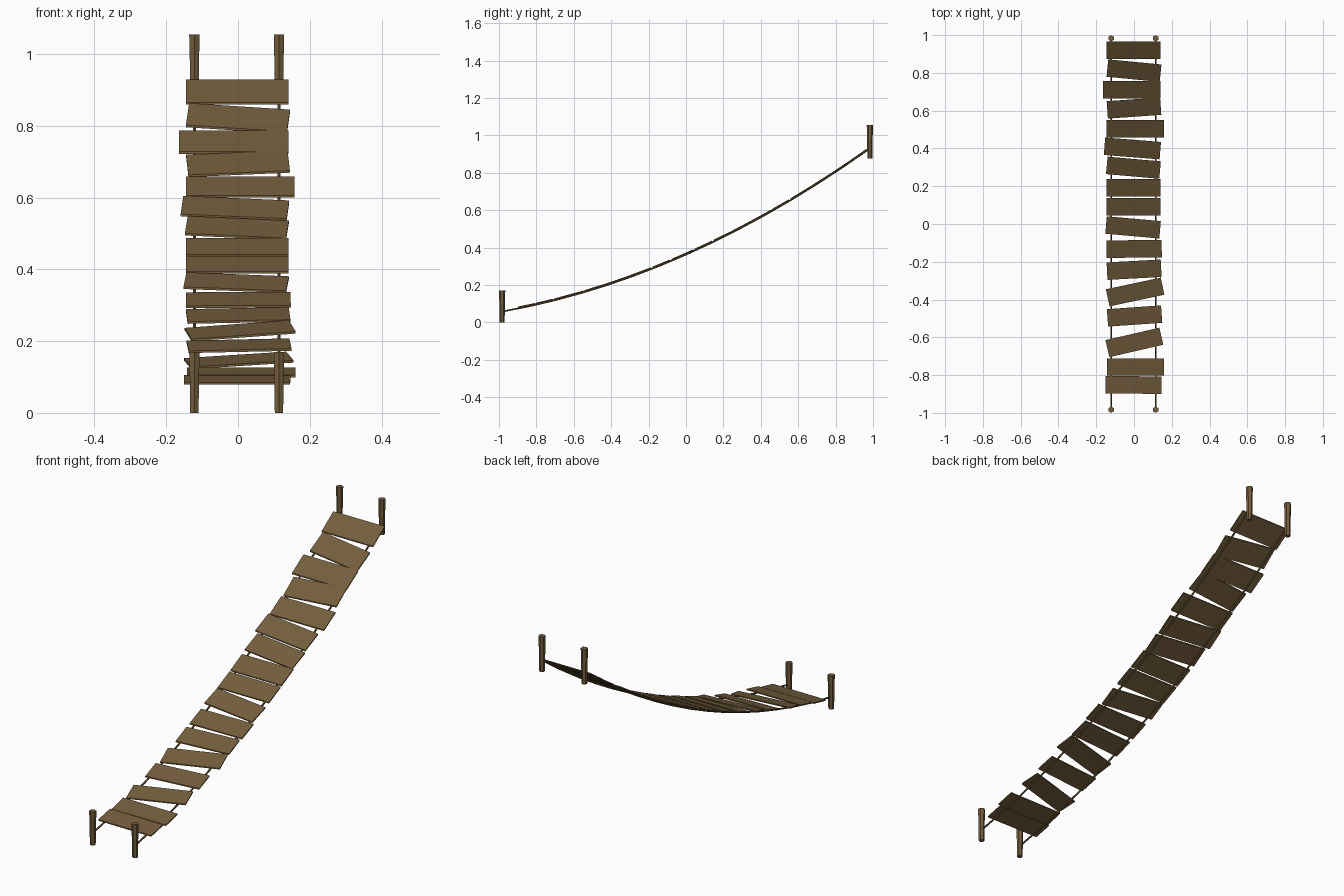
import bpy, bmesh, math
from mathutils import Vector

if "Cube" in bpy.data.objects:
    bpy.data.objects.remove(bpy.data.objects["Cube"])


def material(name, rgb):
    m = bpy.data.materials.new(name)
    m.diffuse_color = (*rgb, 1)
    m.use_nodes = True
    m.node_tree.nodes["Principled BSDF"].inputs["Base Color"].default_value = m.diffuse_color
    return m


WOOD = material("weathered_wood", (0.175, 0.112, 0.046))
ROPE = material("dark_rope", (0.145, 0.093, 0.04))
LEFT, RIGHT = -0.1215, 0.1142      # rope and post lines
PLANK_DEPTH, PLANK_THICK = 0.0925, 0.006


def sag(y):
    """Height of the hanging walkway at y."""
    return 0.366 + 0.4435 * y + 0.136 * y * y


def slope(y):
    return 0.4435 + 0.272 * y


def add_object(name, bm, mat):
    bmesh.ops.recalc_face_normals(bm, faces=bm.faces)
    me = bpy.data.meshes.new(name)
    bm.to_mesh(me)
    bm.free()
    me.materials.append(mat)
    ob = bpy.data.objects.new(name, me)
    bpy.context.collection.objects.link(ob)
    return ob


def tube(name, rings, sides, mat):
    """Closed tube through (centre, radius) rings, each ring level in z."""
    bm = bmesh.new()
    loops = []
    for c, r, axis_u, axis_v in rings:
        loops.append([bm.verts.new(c + axis_u * (r * math.sin(2 * math.pi * i / sides))
                                   + axis_v * (r * math.cos(2 * math.pi * i / sides)))
                      for i in range(sides)])
    for a, b in zip(loops, loops[1:]):
        for i in range(sides):
            j = (i + 1) % sides
            bm.faces.new((a[i], a[j], b[j], b[i]))
    bm.faces.new(loops[0])
    bm.faces.new(loops[-1])
    return add_object(name, bm, mat)


X, Y = Vector((1, 0, 0)), Vector((0, 1, 0))

for side, x in (("left", LEFT), ("right", RIGHT)):
    # Six-sided posts, slightly thicker towards the top
    for end, y, z0, z1 in (("front", -0.983, 0.0, 0.17), ("back", 0.983, 0.877, 1.055)):
        h = z1 - z0
        rings = [(Vector((x, y, z0 + h * t)), r, X, Y)
                 for t, r in ((0, 0.0135), (0.5, 0.0145), (1, 0.0168))]
        tube(f"{end}_{side}_post", rings, 6, WOOD)

    # Sagging rope under the planks
    rings = []
    for i in range(15):
        y = -0.98 + 1.96 * i / 14
        across = Vector((0, -slope(y), 1)).normalized()
        rings.append((Vector((x, y, sag(y) - 0.003)), 0.0045, X, across))
    tube(f"{side}_rope", rings, 6, ROPE)

# Planks: centre y, left x, right x, twist in degrees
planks = [
    (0.92, -0.145, 0.141, 0), (0.812, -0.143, 0.143, -5.5), (0.71, -0.164, 0.141, 0),
    (0.614, -0.143, 0.143, 4), (0.505, -0.145, 0.158, 0), (0.40, -0.158, 0.141, -4.5),
    (0.298, -0.146, 0.140, -5), (0.193, -0.145, 0.141, 0), (0.0915, -0.145, 0.141, 0),
    (-0.018, -0.150, 0.140, -5), (-0.132, -0.145, 0.147, 0.5), (-0.242, -0.144, 0.145, 3),
    (-0.36, -0.144, 0.156, 12), (-0.487, -0.142, 0.148, 4), (-0.627, -0.146, 0.150, 13),
    (-0.757, -0.142, 0.160, 0), (-0.852, -0.151, 0.146, -0.5),
]
for n, (yc, x0, x1, deg) in enumerate(planks):
    a = math.radians(deg)
    xc = (x0 + x1) / 2
    # shrink so the twisted plank keeps its outer extent
    length = (x1 - x0 - abs(math.sin(a)) * PLANK_DEPTH * 0.5) / math.cos(a)
    bm = bmesh.new()
    bmesh.ops.create_cube(bm, size=1)
    for v in bm.verts:
        u, w = v.co.x * length, v.co.y * PLANK_DEPTH
        dx, dy = u * math.cos(a) - w * math.sin(a), u * math.sin(a) + w * math.cos(a)
        # lay the plank along the slope of the rope
        v.co = (xc + dx, yc + dy,
                sag(yc) + slope(yc) * dy + 0.005 + v.co.z * PLANK_THICK)
    add_object(f"plank_{n + 1:02d}", bm, WOOD)
